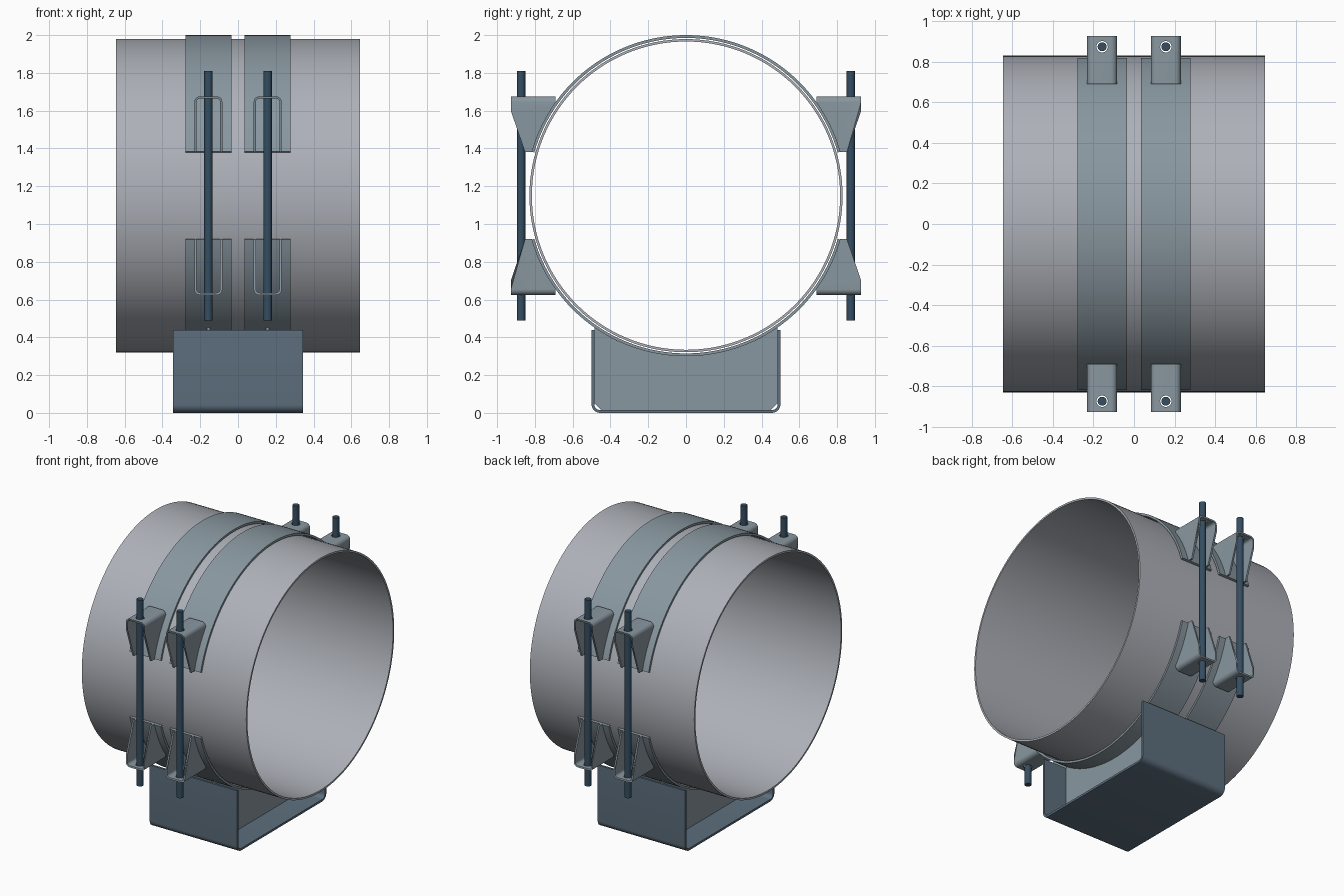
import bpy, bmesh
from math import sin, cos, pi, sqrt, radians
from mathutils import Vector

if "Cube" in bpy.data.objects:
    bpy.data.objects.remove(bpy.data.objects["Cube"])

ZC = 1.15          # pipe axis height
BX = 0.157         # band centre offset along the pipe
R_BAND = 0.85


def material(name, rgb):
    m = bpy.data.materials.new(name)
    m.diffuse_color = (*rgb, 1)
    m.use_nodes = True
    m.node_tree.nodes["Principled BSDF"].inputs["Base Color"].default_value = m.diffuse_color
    return m


PIPE = material("pipe_grey", (0.42, 0.44, 0.48))
STEEL = material("band_steel", (0.25, 0.31, 0.35))
DARK = material("cradle_blue", (0.11, 0.16, 0.21))
ROD = material("rod_blue", (0.035, 0.075, 0.12))


def finish(bm, name, mat=None, z=0.0, mirror=None):
    bmesh.ops.recalc_face_normals(bm, faces=bm.faces[:])
    me = bpy.data.meshes.new(name)
    bm.to_mesh(me)
    bm.free()
    ob = bpy.data.objects.new(name, me)
    ob.location.z = z
    bpy.context.collection.objects.link(ob)
    if mat:
        me.materials.append(mat)
    if mirror:
        add_mirror(ob, mirror)
    return ob


def add_mirror(ob, axes):
    m = ob.modifiers.new("mirror", 'MIRROR')
    m.use_axis = tuple(a in axes for a in "xyz")
    m.use_mirror_merge = False


def prism(pts, axis, a, b):
    """Extrude a 2D profile along x (profile in y,z), y (x,z) or z (x,y)."""
    place = {'x': lambda u, v, w: (w, u, v),
             'y': lambda u, v, w: (u, w, v),
             'z': lambda u, v, w: (u, v, w)}[axis]
    bm = bmesh.new()
    lo = [bm.verts.new(place(u, v, a)) for u, v in pts]
    hi = [bm.verts.new(place(u, v, b)) for u, v in pts]
    bm.faces.new(lo)
    bm.faces.new(hi)
    n = len(pts)
    for i in range(n):
        j = (i + 1) % n
        bm.faces.new((lo[i], lo[j], hi[j], hi[i]))
    return bm


def ring(ri, ro, x0, x1, a0, a1, n, closed=False):
    """Rectangular section swept around the x axis."""
    bm = bmesh.new()
    rows = []
    for i in range(n if closed else n + 1):
        t = a0 + (a1 - a0) * i / n
        rows.append([bm.verts.new((x, r * cos(t), r * sin(t)))
                     for x, r in ((x0, ri), (x1, ri), (x1, ro), (x0, ro))])
    for i in range(n):
        p, q = rows[i], rows[(i + 1) % len(rows)]
        for k in range(4):
            l = (k + 1) % 4
            bm.faces.new((p[k], p[l], q[l], q[k]))
    if not closed:
        bm.faces.new(rows[0])
        bm.faces.new(rows[-1])
    return bm


def u_profile(half, base, tip, r, t, n=6):
    """Bent-plate U section: closed side at v=base, open side at v=tip."""
    s = 1 if tip > base else -1

    def side(h, b, rad):
        right = [(h - rad + rad * cos(k * pi / 2 / n),
                  b + s * (rad - rad * sin(k * pi / 2 / n))) for k in range(n + 1)]
        right = [(h, tip)] + right
        return right + [(-u, v) for u, v in reversed(right)]
    return side(half, base, r) + side(half - t, base + s * t, r - t)[::-1]


def circle(r, n, u=0.0, v=0.0):
    return [(u + r * cos(2 * pi * k / n), v + r * sin(2 * pi * k / n)) for k in range(n)]


objs = []

# pipe
objs.append(finish(ring(0.816, 0.829, -0.645, 0.645, 0, 2 * pi, 128, True), "pipe", PIPE, ZC))

# clamp bands, upper and lower halves
a = radians(15.9)
objs.append(finish(ring(0.835, R_BAND, BX - 0.122, BX + 0.122, a, pi - a, 72),
                   "clamp_bands", STEEL, ZC, "xz"))

# bolt lugs: bent U plates, tapered on the outside and fitted to the band
bm = prism([(u + BX, v) for u, v in u_profile(0.074, 0.526, 0.23, 0.03, 0.012)], 'y', 0.69, 0.927)
slope = Vector((0, 0.926 - 0.852, 0.445 - 0.23))
cut = bmesh.ops.bisect_plane(bm, geom=bm.verts[:] + bm.edges[:] + bm.faces[:],
                             plane_co=(0, 0.852, 0.23), plane_no=(0, slope.z, -slope.y),
                             clear_outer=True)
bmesh.ops.holes_fill(bm, edges=[e for e in bm.edges if e.is_boundary])
lug = finish(bm, "bolt_lugs", STEEL, ZC)
cutters = [finish(prism(circle(R_BAND - 0.002, 128), 'x', -0.1, 0.5), "band_cutter", None, ZC),
           finish(prism(circle(0.028, 24, BX, 0.873), 'z', 0.45, 0.6), "hole_cutter", None, ZC)]
bpy.context.view_layer.objects.active = lug
for c in cutters:
    m = lug.modifiers.new("cut", 'BOOLEAN')
    m.operation, m.solver, m.object = 'DIFFERENCE', 'EXACT', c
    bpy.ops.object.modifier_apply(modifier=m.name)
    bpy.data.objects.remove(c)
add_mirror(lug, "xyz")
objs.append(lug)

# threaded rods
objs.append(finish(prism(circle(0.022, 24, BX, 0.873), 'z', -0.66, 0.66),
                   "clamp_rods", ROD, ZC, "xy"))

# cradle channel
objs.append(finish(prism(u_profile(0.5, 0.0, 0.44, 0.045, 0.015), 'x', -0.343, 0.343),
                   "cradle_channel", DARK))

# saddle webs under each band
w, c, n = 0.485, 0.036, 32
web = [(-w, 0.015 + c), (-w + c, 0.015), (w - c, 0.015), (w, 0.015 + c)]
web += [(y, ZC - sqrt(R_BAND ** 2 - y * y))
        for y in (w - 2 * w * k / n for k in range(n + 1))]
objs.append(finish(prism(web, 'x', BX - 0.008, BX + 0.008), "saddle_webs", STEEL, 0, "x"))

# smooth shading with sharp edges kept
for ob in objs:
    bpy.ops.object.select_all(action='DESELECT')
    ob.select_set(True)
    bpy.context.view_layer.objects.active = ob
    bpy.ops.object.shade_smooth_by_angle(angle=radians(30))
